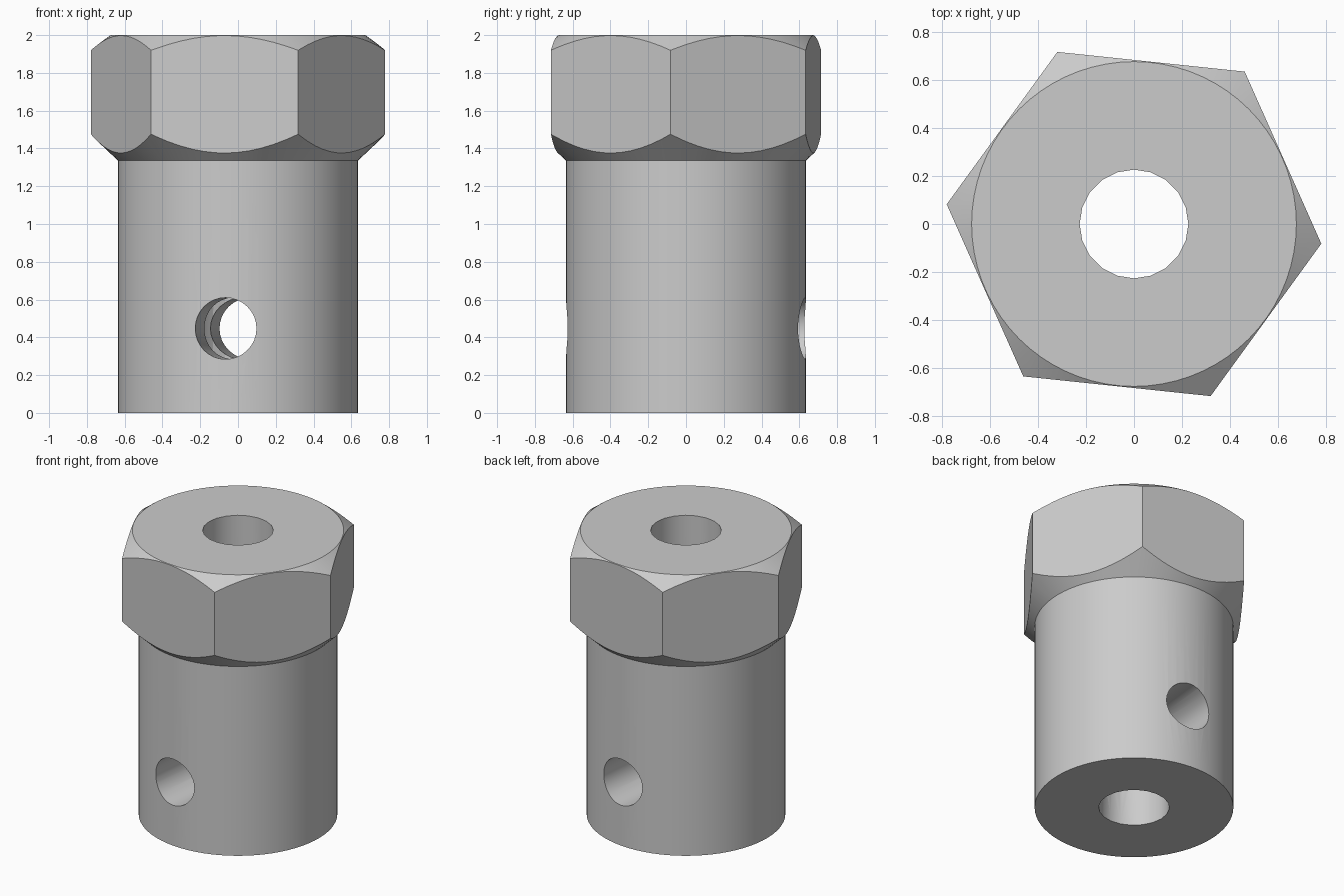
import bpy
import bmesh
from math import radians, pi

if "Cube" in bpy.data.objects:
    bpy.data.objects.remove(bpy.data.objects["Cube"], do_unlink=True)

HEX_TURN = radians(-6)      # the hexagon sits slightly rotated
BODY_R, TOP_R, HEX_R = 0.635, 0.675, 0.783

metal = bpy.data.materials.new("grey metal")
metal.use_nodes = True
grey = (0.6, 0.6, 0.6, 1)
metal.diffuse_color = grey
metal.node_tree.nodes["Principled BSDF"].inputs["Base Color"].default_value = grey


def lathe(name, profile, steps):
    """Revolve an (r, z) profile around the z axis into a closed solid."""
    bm = bmesh.new()
    verts = [bm.verts.new((r, 0, z)) for r, z in profile]
    edges = [bm.edges.new(pair) for pair in zip(verts, verts[1:])]
    bmesh.ops.spin(bm, geom=verts + edges, axis=(0, 0, 1), cent=(0, 0, 0),
                   angle=2 * pi, steps=steps)
    bmesh.ops.remove_doubles(bm, verts=bm.verts, dist=1e-4)
    bmesh.ops.dissolve_limit(bm, angle_limit=radians(0.5),
                             verts=bm.verts, edges=bm.edges)
    bmesh.ops.recalc_face_normals(bm, faces=bm.faces)
    mesh = bpy.data.meshes.new(name)
    bm.to_mesh(mesh)
    bm.free()
    mesh.materials.append(metal)
    obj = bpy.data.objects.new(name, mesh)
    bpy.context.collection.objects.link(obj)
    return obj


def prism(name, sides, radius, depth, z, rotation):
    bpy.ops.mesh.primitive_cylinder_add(vertices=sides, radius=radius, depth=depth,
                                        location=(0, 0, z), rotation=rotation)
    obj = bpy.context.object
    obj.name = name
    obj.hide_render = True
    obj.data.materials.append(metal)
    return obj


def cut(target, tool, operation):
    """Apply a boolean and throw the tool away."""
    mod = target.modifiers.new(tool.name, "BOOLEAN")
    mod.object, mod.operation, mod.solver = tool, operation, "EXACT"
    bpy.ops.object.select_all(action="DESELECT")
    bpy.context.view_layer.objects.active = target
    target.select_set(True)
    bpy.ops.object.modifier_apply(modifier=mod.name)
    bpy.data.objects.remove(tool, do_unlink=True)


# Turned blank: round shank, and a head with a cone above and below
coupling = lathe("hex_coupling", [
    (0, 0), (BODY_R, 0), (BODY_R, 1.335), (0.9, 1.586),
    (0.9, 1.833), (TOP_R, 2), (0, 2)], 72)

# Hexagon flats on the head; a cylinder's first vertex points along +y
cut(coupling, prism("hex_flats", 6, HEX_R, 3, 1, (0, 0, HEX_TURN - pi / 2)), "INTERSECT")

# Shaft bore along the axis
cut(coupling, prism("shaft_bore", 20, 0.226, 3, 1, (0, 0, 0)), "DIFFERENCE")

# Set-screw hole right through the shank, square to two of the flats
cut(coupling, prism("screw_hole", 32, 0.163, 3, 0.447, (pi / 2, 0, HEX_TURN)), "DIFFERENCE")

bpy.ops.object.shade_smooth_by_angle(angle=radians(30))
